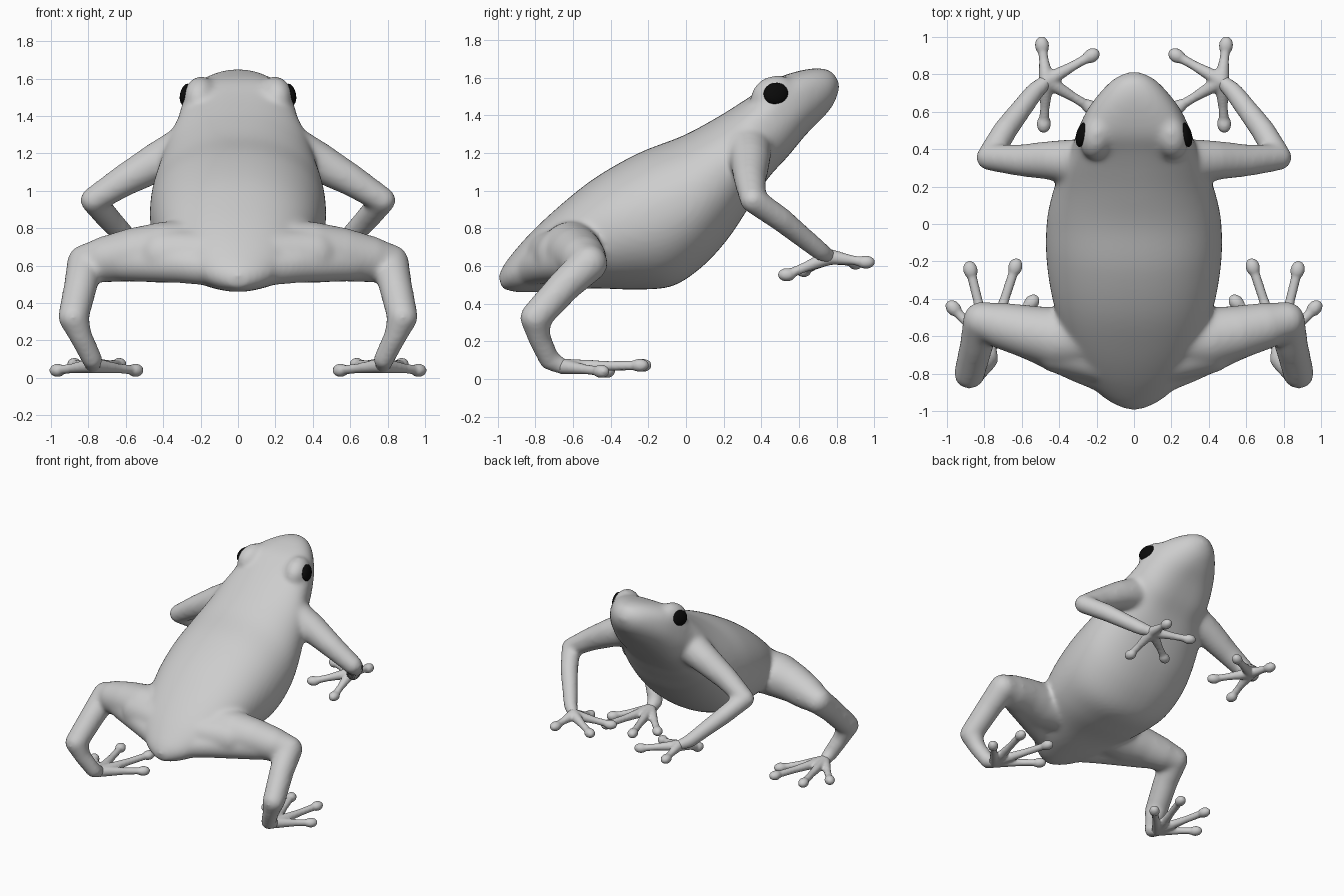
import bpy, bmesh, math
from mathutils import Vector, Matrix, Euler

cube = bpy.data.objects.get("Cube")
if cube:
    bpy.data.objects.remove(cube)


def make_material(name, value):
    mat = bpy.data.materials.new(name)
    mat.use_nodes = True
    color = (value, value, value, 1)
    mat.diffuse_color = color
    mat.node_tree.nodes["Principled BSDF"].inputs["Base Color"].default_value = color
    return mat


skin = make_material("grey_skin", 0.61)
black = make_material("black_eye", 0.003)


def ellipsoid(bm, center, radii, rot=(0, 0, 0), segs=24):
    m = Matrix.LocRotScale(Vector(center), Euler(rot), Vector(radii))
    bmesh.ops.create_uvsphere(bm, u_segments=segs, v_segments=segs // 2, radius=1, matrix=m)


def limb(bm, points, side):
    """Chain of tapered cones with round joints; points are x, y, z, radius."""
    nodes = [(Vector((x * side, y, z)), r) for x, y, z, r in points]
    for p, r in nodes:
        ellipsoid(bm, p, (r, r, r))
    for (a, ra), (b, rb) in zip(nodes, nodes[1:]):
        d = b - a
        m = Matrix.Translation((a + b) / 2) @ d.to_track_quat('Z', 'Y').to_matrix().to_4x4()
        bmesh.ops.create_cone(bm, cap_ends=True, segments=24, radius1=ra, radius2=rb,
                              depth=d.length, matrix=m)


def catmull(a, b, c, d, t):
    return [0.5 * (2 * q + (r - p) * t + (2 * p - 5 * q + 4 * r - s) * t * t
                   + (3 * q - p - 3 * r + s) * t ** 3) for p, q, r, s in zip(a, b, c, d)]


def loft(bm, sections, segs=48, steps=5):
    """Closed body through tilted ovals: top y z, bottom y z, half width, roundness."""
    padded = [sections[0]] + sections + [sections[-1]]
    rows = [catmull(*padded[i:i + 4], k / steps)
            for i in range(len(sections) - 1) for k in range(steps)] + [sections[-1]]
    rings = []
    for ty, tz, by, bz, w, e in rows:
        ring = []
        for k in range(segs):
            a = math.tau * k / segs
            s, c = math.sin(a), math.cos(a)
            # Only the upper half is squared off
            h = (1 + math.copysign(abs(s) ** (e if s > 0 else 1), s)) / 2
            x = w * math.copysign(abs(c) ** e, c)
            ring.append(bm.verts.new((x, by + (ty - by) * h, bz + (tz - bz) * h)))
        rings.append(ring)
    for r0, r1 in zip(rings, rings[1:]):
        for k in range(segs):
            n = (k + 1) % segs
            bm.faces.new((r0[k], r0[n], r1[n], r1[k]))
    bm.faces.new(rings[0])
    bm.faces.new(rings[-1])


def finish(bm, name, mat, voxel=0, smooth=0):
    bmesh.ops.recalc_face_normals(bm, faces=bm.faces)
    for f in bm.faces:
        f.smooth = True
    mesh = bpy.data.meshes.new(name)
    bm.to_mesh(mesh)
    bm.free()
    mesh.materials.append(mat)
    obj = bpy.data.objects.new(name, mesh)
    bpy.context.collection.objects.link(obj)
    if voxel:
        rm = obj.modifiers.new("Blend", 'REMESH')
        rm.mode = 'VOXEL'
        rm.voxel_size = voxel
        rm.use_smooth_shade = True
        sm = obj.modifiers.new("Soften", 'SMOOTH')
        sm.factor = 0.5
        sm.iterations = smooth


# Trunk and head, from rump to snout
bm = bmesh.new()
loft(bm, [
    (-.995, .55, -.98, .48, .05, 1),
    (-.95, .63, -.89, .46, .17, 1),
    (-.83, .77, -.72, .465, .3, .95),
    (-.67, .92, -.50, .48, .38, .9),
    (-.48, 1.07, -.28, .475, .44, .9),
    (-.25, 1.2, -.08, .49, .47, .9),
    (-.02, 1.29, .08, .59, .465, .9),
    (.15, 1.38, .22, .74, .43, .9),
    (.28, 1.46, .34, .92, .385, .85),
    (.37, 1.52, .44, 1.07, .335, .75),
    (.47, 1.59, .54, 1.18, .3, .6),
    (.58, 1.63, .64, 1.30, .25, .7),
    (.69, 1.65, .73, 1.39, .175, .85),
    (.77, 1.635, .785, 1.46, .105, 1),
    (.812, 1.58, .812, 1.53, .035, 1)])

HIND_PALM = (.775, -.655, .066)
FRONT_PALM = (.468, .765, .648)
for side in (1, -1):
    # Low brow around the eye
    ellipsoid(bm, (.2 * side, .47, 1.505), (.09, .13, .105), (.3, 0, .2 * side))
    # Rump web running from the tail tip into the back of the thigh
    limb(bm, [(0, -.885, .565, .085), (.3, -.745, .605, .1), (.6, -.6, .62, .105)], side)
    limb(bm, [(.05, -.76, .66, .12), (.4, -.655, .655, .145)], side)
    # Hind leg: thigh, shin, ankle, sole
    limb(bm, [(.25, -.6, .68, .165), (.4, -.61, .67, .165), (.55, -.58, .66, .145),
              (.7, -.545, .635, .126), (.815, -.515, .615, .1),
              (.84, -.64, .5, .09), (.88, -.8, .325, .083),
              (.84, -.78, .22, .062), (.78, -.725, .1, .056), (*HIND_PALM, .045)], side)
    # Front leg: shoulder, elbow, forearm, palm
    limb(bm, [(.29, .33, 1.22, .125), (.42, .34, 1.16, .108), (.6, .34, 1.06, .087),
              (.775, .355, .95, .07), (.69, .5, .85, .066), (.53, .71, .68, .052),
              (*FRONT_PALM, .04)], side)
finish(bm, "body_and_limbs", skin, 0.014, 20)

# Toes with round pads
HIND_TIPS = [(.965, -.45, .04), (.875, -.245, .072), (.635, -.23, .072), (.548, -.42, .04)]
FRONT_TIPS = [(.492, .955, .62), (.228, .9, .615), (.482, .535, .553), (.235, .625, .575)]


def toes(name, palm, tips, side):
    bm = bmesh.new()
    palm = Vector(palm)
    for tip in tips:
        t = Vector(tip)
        limb(bm, [(*palm, .042), (*palm.lerp(t, 0.3), .034), (*palm.lerp(t, 0.6), .026),
                  (*t, .026)], side)
        d = t - palm
        heading = math.atan2(d.y, d.x * side)
        ellipsoid(bm, (t.x * side, t.y, t.z), (.05, .039, .036), (0, 0, heading))
    finish(bm, name, skin, 0.009, 8)


for side, label in ((1, "left"), (-1, "right")):
    toes("hind_toes_" + label, HIND_PALM, HIND_TIPS, side)
    toes("front_toes_" + label, FRONT_PALM, FRONT_TIPS, side)
    # Dark eye, a flattened dome set into the brow
    bm = bmesh.new()
    ellipsoid(bm, (.279 * side, .477, 1.515), (.028, .067, .058),
              (.25, -.2 * side, .22 * side), 32)
    finish(bm, "eye_" + label, black)
